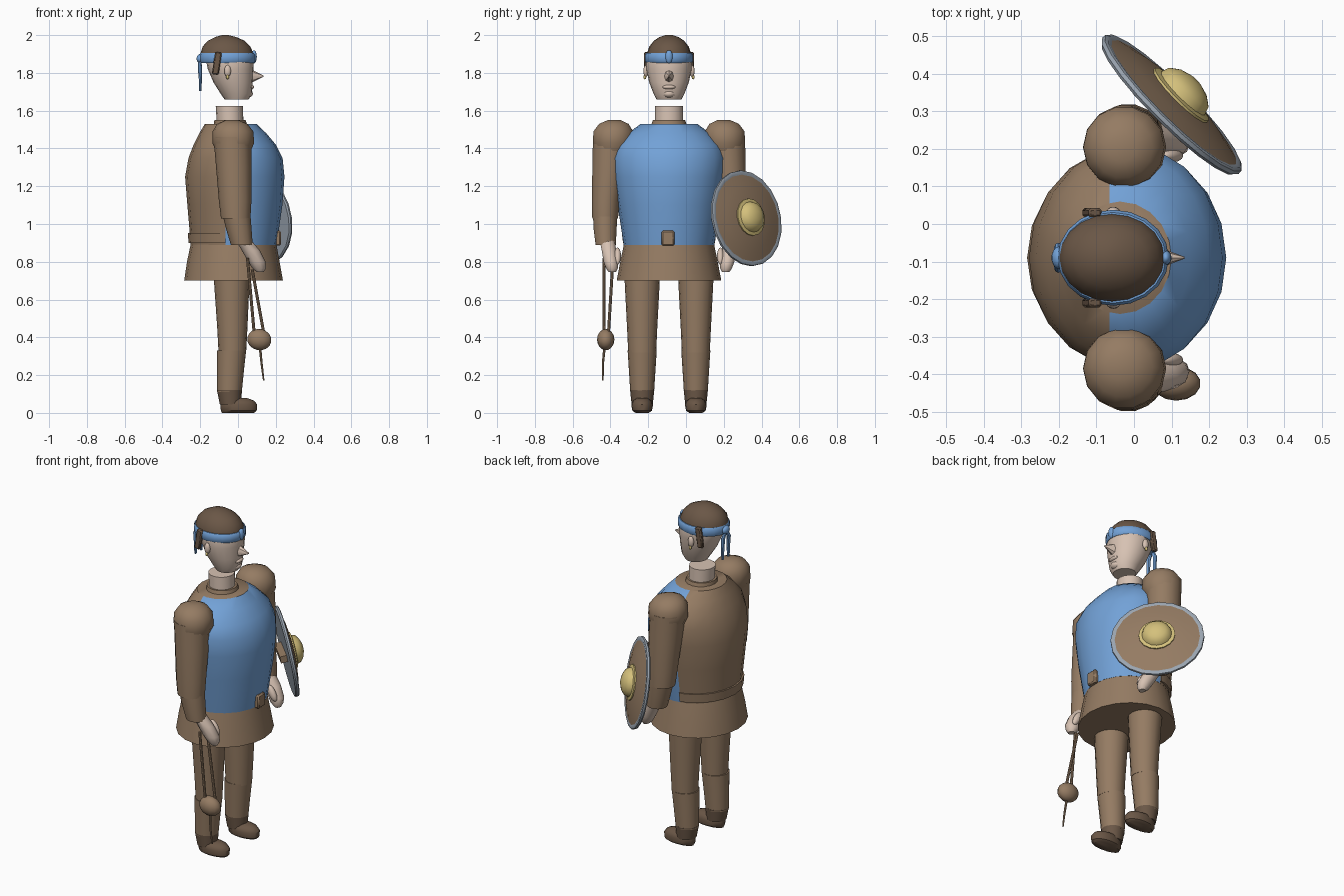
import bpy, bmesh, math
from mathutils import Matrix

CY = -0.09          # body centre line (y)


def mat(name, rgb):
    m = bpy.data.materials.new(name)
    m.diffuse_color = (*rgb, 1)
    return m


BROWN = mat("brown_cloth", (0.30, 0.20, 0.125))
DARK = mat("dark_brown", (0.145, 0.095, 0.062))
BLUE = mat("blue_cloth", (0.17, 0.36, 0.68))
SKIN = mat("skin", (0.68, 0.54, 0.45))
STEEL = mat("grey_steel", (0.33, 0.38, 0.44))
GOLD = mat("pale_gold", (0.66, 0.53, 0.20))


def finish(bm, name, mats, angle=40):
    bmesh.ops.recalc_face_normals(bm, faces=bm.faces)
    me = bpy.data.meshes.new(name)
    bm.to_mesh(me)
    bm.free()
    for m in mats:
        me.materials.append(m)
    ob = bpy.data.objects.new(name, me)
    bpy.context.collection.objects.link(ob)
    bpy.ops.object.select_all(action='DESELECT')
    ob.select_set(True)
    bpy.context.view_layer.objects.active = ob
    bpy.ops.object.shade_smooth_by_angle(angle=math.radians(angle))
    return ob


def loft_bm(sections, n, caps=True):
    """Stack of horizontal ellipses (cx, cy, z, rx, ry)."""
    bm = bmesh.new()
    rings = []
    for cx, cy, z, rx, ry in sections:
        rings.append([bm.verts.new((cx + rx * math.cos(2 * math.pi * i / n),
                                    cy + ry * math.sin(2 * math.pi * i / n), z)) for i in range(n)])
    for a, b in zip(rings, rings[1:]):
        for i in range(n):
            j = (i + 1) % n
            bm.faces.new((a[i], a[j], b[j], b[i]))
    if caps:
        bm.faces.new(rings[0])
        bm.faces.new(rings[-1])
    return bm


def loft(name, sections, m, n=16, xf=None, angle=40):
    bm = loft_bm(sections, n)
    if xf:
        bm.transform(xf)
    return finish(bm, name, [m], angle)


def span(rows, cy=CY):
    """Rows of (z, back x, front x, half width) to ellipse sections."""
    return [((a + b) / 2, cy, z, (b - a) / 2, ry) for z, a, b, ry in rows]


def ball(name, c, r, m, rot=0):
    bm = bmesh.new()
    bmesh.ops.create_uvsphere(bm, u_segments=14, v_segments=8, radius=1)
    bm.transform(Matrix.Translation(c) @ Matrix.Rotation(rot, 4, 'Y') @ Matrix.Diagonal((*r, 1)))
    return finish(bm, name, [m])


def box(name, c, s, m, rot=0):
    bm = bmesh.new()
    bmesh.ops.create_cube(bm, size=1)
    bm.transform(Matrix.Translation(c) @ Matrix.Rotation(rot, 4, 'Y') @ Matrix.Diagonal((*s, 1)))
    bmesh.ops.bevel(bm, geom=bm.edges[:], offset=min(s) * 0.25, segments=1, affect='EDGES')
    return finish(bm, name, [m])


# Torso: brown back, blue front, split along a vertical plane
bm = loft_bm(span([(0.89, -0.25, 0.205, 0.24), (1.10, -0.268, 0.235, 0.272), (1.25, -0.28, 0.246, 0.295),
                   (1.35, -0.262, 0.236, 0.30), (1.42, -0.235, 0.20, 0.28), (1.48, -0.205, 0.15, 0.218),
                   (1.53, -0.175, 0.10, 0.15)]), 20)
bmesh.ops.bisect_plane(bm, geom=bm.verts[:] + bm.edges[:] + bm.faces[:],
                       plane_co=(-0.065, 0, 0), plane_no=(1, 0, 0))
for f in bm.faces:
    c = f.calc_center_median()
    f.material_index = int(c.x > -0.065 and 0.9 < c.z < 1.529)
finish(bm, "torso", [BROWN, BLUE])
loft("collar", span([(1.52, -0.13, 0.05, 0.095), (1.55, -0.125, 0.04, 0.085)]), BROWN)

# Belt round the back, buckle, and skirt
bm = loft_bm(span([(0.90, -0.262, 0.21, 0.25), (0.953, -0.265, 0.21, 0.256)]), 20)
bmesh.ops.bisect_plane(bm, geom=bm.verts[:] + bm.edges[:] + bm.faces[:],
                       plane_co=(-0.065, 0, 0), plane_no=(1, 0, 0), clear_outer=True)
finish(bm, "belt", [BROWN])
box("buckle", (0.212, CY - 0.005, 0.925), (0.03, 0.068, 0.08), BROWN)
loft("skirt", span([(0.70, -0.285, 0.238, 0.277), (0.80, -0.27, 0.22, 0.258), (0.895, -0.25, 0.203, 0.238)]),
     BROWN, 20)

# Neck and head
loft("neck", span([(1.50, -0.11, 0.03, 0.075), (1.625, -0.118, 0.026, 0.074)]), SKIN)
loft("head", span([(1.658, -0.07, 0.055, 0.066), (1.69, -0.092, 0.074, 0.082), (1.75, -0.13, 0.078, 0.105),
                   (1.82, -0.16, 0.082, 0.12), (1.88, -0.172, 0.083, 0.122), (1.95, -0.15, 0.05, 0.09)]),
     SKIN, 20)
ball("chin", (0.05, CY, 1.69), (0.03, 0.035, 0.022), SKIN)
ball("lips", (0.07, CY, 1.725), (0.016, 0.035, 0.012), SKIN)
bm = bmesh.new()
bmesh.ops.create_cone(bm, cap_ends=True, segments=8, radius1=1, radius2=0.08, depth=1)
bm.transform(Matrix.Translation((0.098, CY, 1.783)) @ Matrix.Rotation(math.pi / 2, 4, 'Y')
             @ Matrix.Diagonal((0.04, 0.03, 0.074, 1)))
finish(bm, "nose", [SKIN])

# Hair, headband, knot tails
loft("hair", span([(1.86, -0.198, 0.084, 0.118), (1.90, -0.2, 0.083, 0.118), (1.94, -0.187, 0.065, 0.104),
                   (1.97, -0.16, 0.035, 0.08), (1.99, -0.12, -0.01, 0.05), (2.0, -0.085, -0.05, 0.018)]),
     DARK, 20)
loft("headband", span([(1.853, -0.198, 0.085, 0.121), (1.863, -0.204, 0.093, 0.128),
                       (1.895, -0.204, 0.093, 0.128), (1.905, -0.198, 0.085, 0.121)]), BLUE, 20)
ball("headband_front_knot", (0.085, CY, 1.885), (0.015, 0.02, 0.035), BLUE)
ball("headband_back_knot", (-0.2, CY, 1.875), (0.02, 0.03, 0.025), BLUE)
for s in (-1, 1):
    y = CY + s * 0.027
    loft("headband_tail", [(-0.203, CY, 1.875, 0.009, 0.012), (-0.202, y, 1.83, 0.011, 0.013),
                           (-0.199, y, 1.76, 0.008, 0.012), (-0.2, y, 1.705, 0.006, 0.008)], BLUE, 8)
    box("side_lock", (-0.112, CY + s * 0.12, 1.85), (0.036, 0.024, 0.12), DARK, 0.15)
    ball("ear", (-0.055, CY + s * 0.122, 1.81), (0.018, 0.014, 0.032), SKIN)
    ball("earring", (-0.055, CY + s * 0.128, 1.778), (0.008, 0.008, 0.012), GOLD)

# Arms, hands, legs and shoes, mirrored about the centre line
for s, side in ((-1, "right"), (1, "left")):
    def Y(d):
        return CY + s * d
    loft(side + "_shoulder", [(-0.025, Y(0.30), 1.38, 0.09, 0.09), (-0.025, Y(0.295), 1.43, 0.111, 0.11),
                              (-0.027, Y(0.295), 1.49, 0.108, 0.108), (-0.03, Y(0.292), 1.53, 0.08, 0.08),
                              (-0.032, Y(0.29), 1.55, 0.035, 0.035)], BROWN, 14)
    loft(side + "_upper_sleeve", [(-0.03, Y(0.305), 1.46, 0.1, 0.1), (-0.022, Y(0.318), 1.30, 0.094, 0.09),
                                  (-0.015, Y(0.335), 1.12, 0.086, 0.075), (-0.012, Y(0.338), 1.03, 0.078, 0.07)],
         BROWN, 14)
    loft(side + "_lower_sleeve", [(-0.01, Y(0.338), 1.06, 0.075, 0.067), (0.005, Y(0.338), 0.97, 0.067, 0.062),
                                  (0.02, Y(0.335), 0.89, 0.058, 0.055)], BROWN, 14)
    loft(side + "_hand", [(0.025, Y(0.328), 0.92, 0.04, 0.042), (0.068, Y(0.318), 0.86, 0.048, 0.04),
                          (0.1, Y(0.308), 0.80, 0.046, 0.04), (0.112, Y(0.302), 0.765, 0.036, 0.033),
                          (0.118, Y(0.30), 0.745, 0.018, 0.02)], SKIN, 10)
    ball(side + "_thumb", (0.1, Y(0.272), 0.83), (0.022, 0.018, 0.05), SKIN, -0.5)

    loft(side + "_thigh", [(-0.035, Y(0.142), 0.80, 0.098, 0.097), (-0.033, Y(0.142), 0.68, 0.093, 0.092),
                           (-0.03, Y(0.142), 0.45, 0.08, 0.08), (-0.03, Y(0.142), 0.32, 0.073, 0.074)], BROWN, 16)
    loft(side + "_shin", [(-0.034, Y(0.142), 0.33, 0.077, 0.077), (-0.04, Y(0.142), 0.22, 0.071, 0.07),
                          (-0.045, Y(0.142), 0.11, 0.065, 0.063)], BROWN, 16)
    loft(side + "_ankle", [(-0.045, Y(0.142), 0.12, 0.066, 0.064), (-0.04, Y(0.142), 0.045, 0.056, 0.056)],
         DARK, 16)
    loft(side + "_shoe", [(0.0, Y(0.142), 0.0, 0.085, 0.035), (0.004, Y(0.142), 0.012, 0.095, 0.052),
                          (0.004, Y(0.142), 0.045, 0.097, 0.058), (0.0, Y(0.142), 0.065, 0.085, 0.048),
                          (-0.01, Y(0.142), 0.078, 0.06, 0.03)], DARK, 16)

# Sling hanging from the right hand
for a, b in (((0.05, -0.435, 0.82), (0.085, -0.433, 0.43)), ((0.075, -0.39, 0.76), (0.135, -0.41, 0.43))):
    loft("sling_cord", [(*a, 0.008, 0.008), (*b, 0.008, 0.008)], BROWN, 8)
loft("sling_tail", [(0.115, -0.43, 0.36, 0.007, 0.007), (0.125, -0.44, 0.26, 0.006, 0.006),
                    (0.136, -0.44, 0.172, 0.004, 0.004)], BROWN, 8)
ball("sling_pouch", (0.113, -0.425, 0.388), (0.066, 0.046, 0.056), BROWN, 0.2)

# Round shield: built flat, then turned outward and slightly up
XF = (Matrix.Translation((0.1, 0.318, 1.03)) @ Matrix.Rotation(math.radians(45), 4, 'Z')
      @ Matrix.Rotation(math.radians(80), 4, 'Y'))


def disc(name, rows, m, n=20):
    loft(name, [(0, 0, z, r, r) for z, r in rows], m, n, XF)


disc("shield_board", [(-0.008, 0.24), (0.006, 0.246), (0.024, 0.17), (0.036, 0.08)], BROWN)
disc("shield_rim", [(-0.012, 0.235), (-0.012, 0.25), (-0.004, 0.257), (0.007, 0.256), (0.011, 0.248),
                    (0.009, 0.237)], STEEL)
disc("shield_boss", [(0.028, 0.1), (0.04, 0.1), (0.044, 0.082), (0.066, 0.074), (0.082, 0.052),
                     (0.092, 0.022)], GOLD, 16)
bm = bmesh.new()
bmesh.ops.create_cube(bm, size=1)
bm.transform(XF @ Matrix.Translation((0, 0, -0.03)) @ Matrix.Diagonal((0.04, 0.18, 0.04, 1)))
finish(bm, "shield_grip", [BROWN])
